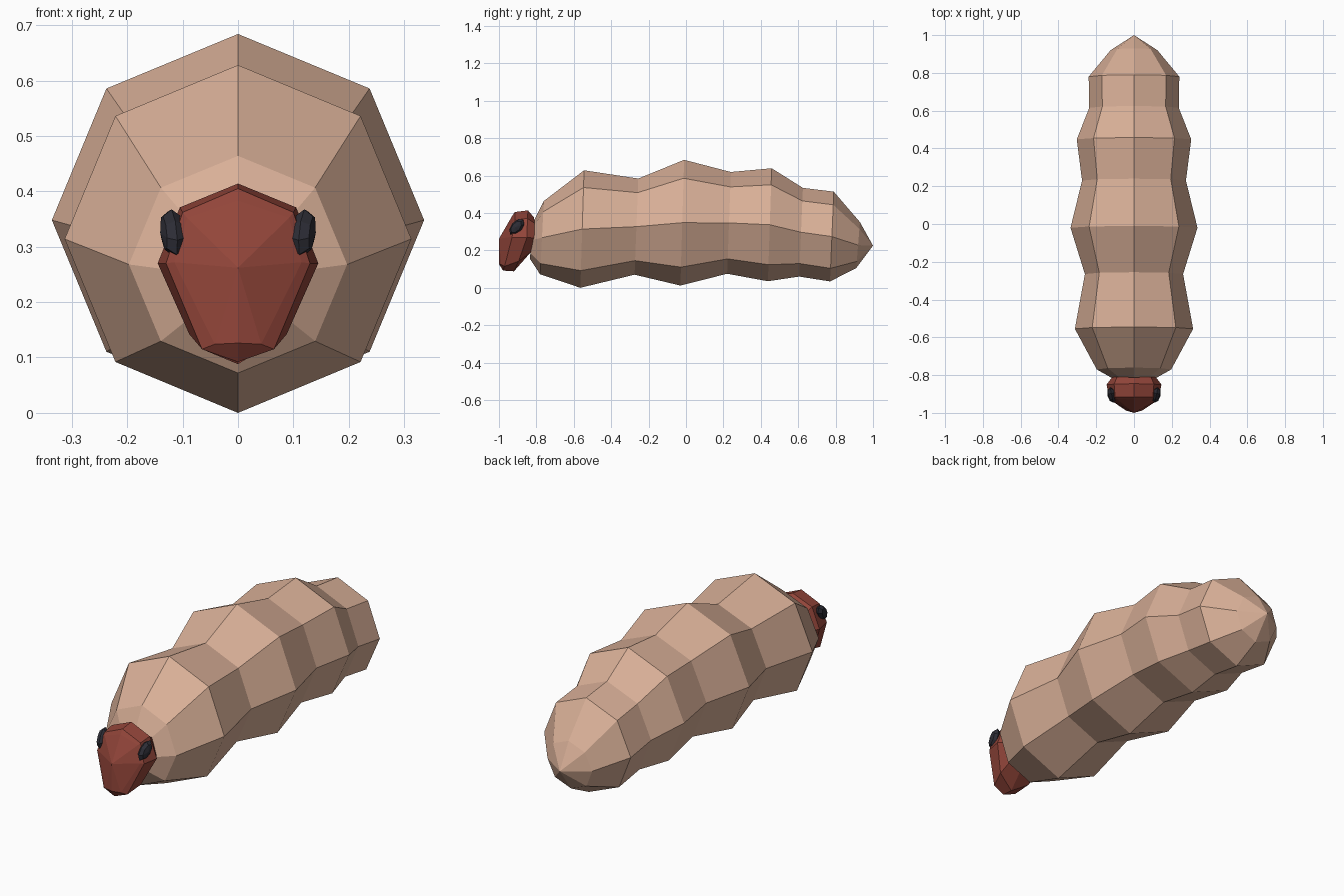
import bpy, bmesh, math
from mathutils import Matrix, Vector

if "Cube" in bpy.data.objects:
    bpy.data.objects.remove(bpy.data.objects["Cube"])


def material(name, rgb):
    m = bpy.data.materials.new(name)
    m.diffuse_color = (*rgb, 1)
    m.use_nodes = True
    m.node_tree.nodes["Principled BSDF"].inputs["Base Color"].default_value = m.diffuse_color
    return m


TAN = material("tan skin", (0.69, 0.43, 0.31))
RED = material("red brown", (0.29, 0.06, 0.042))
DARK = material("dark eye", (0.026, 0.026, 0.036))


def finish(bm, name, mat):
    bmesh.ops.recalc_face_normals(bm, faces=bm.faces)
    me = bpy.data.meshes.new(name)
    bm.to_mesh(me)
    bm.free()
    me.materials.append(mat)
    ob = bpy.data.objects.new(name, me)
    bpy.context.collection.objects.link(ob)
    return ob


def loft(name, mat, loops, start, end):
    """Bridge closed loops of points and fan each end to a tip point."""
    bm = bmesh.new()
    rings = [[bm.verts.new(p) for p in loop] for loop in loops]
    n = len(rings[0])
    for a, b in zip(rings, rings[1:]):
        for i in range(n):
            j = (i + 1) % n
            bm.faces.new((a[i], a[j], b[j], b[i]))
    for ring, tip in ((rings[0], start), (rings[-1], end)):
        t = bm.verts.new(tip)
        for i in range(n):
            bm.faces.new((ring[i], ring[(i + 1) % n], t))
    return finish(bm, name, mat)


# Segmented body: y, centre height, half width, half height per ring
rings = [(-0.825, 0.255, 0.10, 0.10), (-0.77, 0.268, 0.197, 0.196),
         (-0.555, 0.314, 0.313, 0.314), (-0.265, 0.327, 0.26, 0.257),
         (-0.02, 0.348, 0.336, 0.336), (0.23, 0.347, 0.275, 0.272),
         (0.448, 0.337, 0.303, 0.302), (0.615, 0.297, 0.237, 0.237),
         (0.78, 0.274, 0.24, 0.24), (0.92, 0.228, 0.124, 0.123)]
body = []
for y, zc, rx, rz in rings:
    angles = [k * math.pi / 4 for k in range(8)]
    body.append([(rx * math.sin(a), y + 0.01 * math.cos(a), zc + rz * math.cos(a))
                 for a in angles])
loft("body", TAN, body, (0, -0.825, 0.255), (0, 1.0, 0.225))


# Head: half outlines from crown to chin, mirrored across x
def mirrored(half):
    return half + [(-x, y, z) for x, y, z in half[-2:0:-1]]


back = [(0, -0.812, 0.375), (0.09, -0.81, 0.345), (0.115, -0.81, 0.265),
        (0.075, -0.83, 0.19), (0, -0.835, 0.185)]
rim = [(0, -0.845, 0.414), (0.105, -0.848, 0.371), (0.145, -0.85, 0.27),
       (0.088, -0.895, 0.142), (0, -0.92, 0.088)]
cheek = [(0, -0.915, 0.405), (0.10, -0.915, 0.362), (0.13, -0.93, 0.27),
         (0.065, -0.97, 0.115), (0, -0.978, 0.092)]
face = [(0, -0.93, 0.383), (0.092, -0.925, 0.352), (0.115, -0.938, 0.272),
        (0.042, -0.988, 0.124), (0, -1.0, 0.126)]
loft("head", RED, [mirrored(h) for h in (back, rim, cheek, face)],
     (0, -0.812, 0.27), (0, -1.0, 0.262))

# Eyes: faceted ovals, leaning back at the top
for side, name in ((1, "eye_right"), (-1, "eye_left")):
    bm = bmesh.new()
    bmesh.ops.create_uvsphere(bm, u_segments=8, v_segments=4, radius=1)
    turn = Matrix.Rotation(math.radians(90), 4, 'Y')
    size = Matrix.Diagonal((0.023, 0.031, 0.053, 1))
    tilt = Matrix.Rotation(math.radians(-42), 4, 'X')
    yaw = Matrix.Rotation(math.radians(-12 * side), 4, 'Z')
    place = Matrix.Translation(Vector((0.118 * side, -0.905, 0.325)))
    bm.transform(place @ yaw @ tilt @ size @ turn)
    finish(bm, name, DARK)
